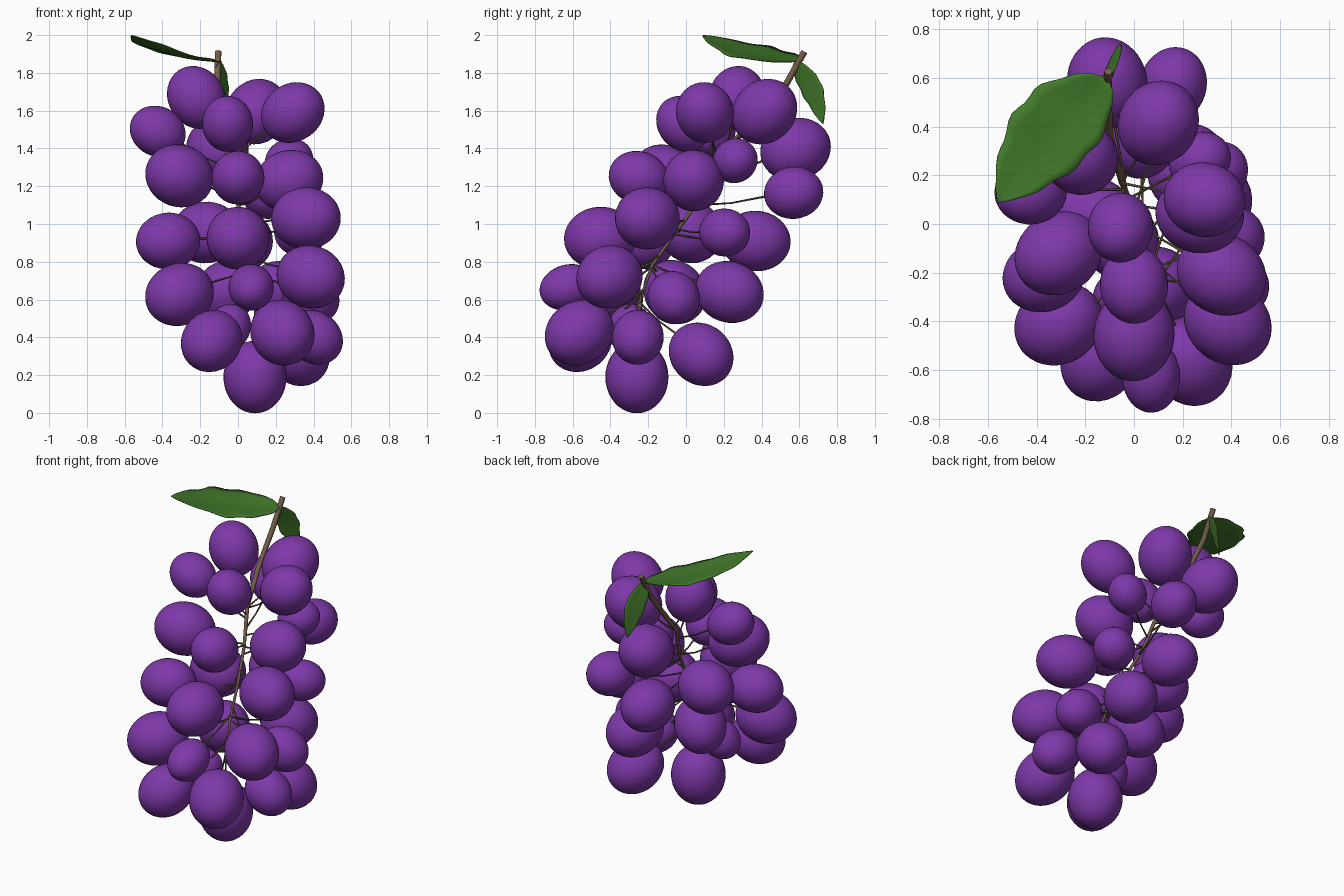
import bpy, bmesh, math
from mathutils import Vector, Matrix

if "Cube" in bpy.data.objects:
    bpy.data.objects.remove(bpy.data.objects["Cube"])


def material(name, rgb):
    m = bpy.data.materials.new(name)
    m.diffuse_color = (*rgb, 1)
    m.use_nodes = True
    m.node_tree.nodes["Principled BSDF"].inputs["Base Color"].default_value = m.diffuse_color
    return m


PURPLE = material("grape purple", (0.21, 0.04, 0.40))
GREEN = material("leaf green", (0.055, 0.19, 0.024))
BROWN = material("stem brown", (0.17, 0.11, 0.065))
OLIVE = material("stalk olive", (0.09, 0.075, 0.03))


def add_object(name, bm, mat):
    me = bpy.data.meshes.new(name)
    bm.to_mesh(me)
    bm.free()
    me.materials.append(mat)
    for p in me.polygons:
        p.use_smooth = True
    ob = bpy.data.objects.new(name, me)
    bpy.context.collection.objects.link(ob)
    return ob


def add_tube(name, pts, radii, mat, sides=8):
    """Tapered tube through a list of points, with capped ends."""
    bm = bmesh.new()
    rings = []
    for i, p in enumerate(pts):
        d = (pts[min(i + 1, len(pts) - 1)] - pts[max(i - 1, 0)]).normalized()
        a = d.cross(Vector((0.9, 0.1, 0.2))).normalized()
        b = d.cross(a)
        rings.append([bm.verts.new(p + radii[i] * (a * math.cos(t) + b * math.sin(t)))
                      for t in (2 * math.pi * k / sides for k in range(sides))])
    for r, q in zip(rings, rings[1:]):
        for k in range(sides):
            n = (k + 1) % sides
            bm.faces.new((r[k], r[n], q[n], q[k]))
    bm.faces.new(rings[0])
    bm.faces.new(rings[-1])
    bmesh.ops.recalc_face_normals(bm, faces=bm.faces)
    ob = add_object(name, bm, mat)
    for p in ob.data.polygons:
        p.use_smooth = len(p.vertices) == 4
    return ob


# Main stem: thick at the top, thin through the bunch
STEM = [Vector(p) for p in (
    (-0.105, 0.627, 1.912), (-0.11, 0.53, 1.74), (-0.10, 0.36, 1.54), (-0.05, 0.17, 1.36),
    (-0.01, 0.08, 1.14), (0.04, -0.06, 0.95), (0.07, -0.18, 0.78), (0.09, -0.26, 0.55))]
add_tube("main_stem", STEM, [0.017, 0.017, 0.016, 0.013, 0.010, 0.009, 0.008, 0.006], BROWN)


def stem_at(z):
    for a, b in zip(STEM, STEM[1:]):
        if a.z >= z >= b.z:
            return a.lerp(b, (a.z - z) / (a.z - b.z))
    return STEM[-1]


# Grapes: centre x, y, z and short radius
GRAPES = [
    (-0.22, 0.27, 1.67, 0.150), (-0.055, -0.015, 1.53, 0.135), (0.10, 0.415, 1.595, 0.163),
    (0.29, 0.10, 1.59, 0.153), (-0.425, 0.13, 1.49, 0.132), (-0.31, -0.12, 1.255, 0.165),
    (0.0, -0.25, 1.245, 0.140), (0.27, 0.04, 1.23, 0.160), (-0.37, -0.21, 0.91, 0.150),
    (0.0, -0.455, 0.925, 0.166), (0.36, -0.205, 1.03, 0.165), (-0.17, 0.03, 0.955, 0.163),
    (-0.31, -0.41, 0.627, 0.165), (0.07, -0.625, 0.665, 0.120), (0.385, -0.405, 0.72, 0.166),
    (-0.14, -0.56, 0.38, 0.157), (0.235, -0.565, 0.425, 0.167), (0.09, -0.26, 0.19, 0.167),
    (0.405, -0.255, 0.40, 0.137), (0.32, 0.08, 0.31, 0.160), (-0.11, 0.58, 1.395, 0.165),
    (0.16, 0.57, 1.165, 0.138), (0.27, 0.26, 1.335, 0.116), (0.33, 0.205, 0.955, 0.127),
    (0.025, 0.37, 0.91, 0.160), (0.385, -0.065, 0.61, 0.137), (0.22, 0.23, 0.64, 0.162),
    (-0.065, -0.06, 0.64, 0.160), (-0.05, -0.30, 0.45, 0.115),
]
for i, (x, y, z, r) in enumerate(GRAPES):
    c = Vector((x, y, z))
    base = stem_at(0.4 + 0.6 * z)
    axis = (c - base).normalized()
    long_r = r * (1.27 if r == 0.12 else 1.15)
    bm = bmesh.new()
    bmesh.ops.create_uvsphere(bm, u_segments=32, v_segments=20, radius=1)
    rot = axis.to_track_quat('Z', 'Y').to_matrix().to_4x4()
    bm.transform(Matrix.Translation(c) @ rot @ Matrix.Diagonal((r, r, long_r, 1)))
    add_object(f"grape_{i + 1}", bm, PURPLE)
    # Thin stalk from stem to grape
    tip = c - axis * long_r * 0.95
    mid = base.lerp(tip, 0.5) - Vector((0, 0, 0.012))
    add_tube(f"stalk_{i + 1}", [base, mid, tip], [0.006, 0.0045, 0.006], OLIVE, 6)


def add_leaf(name, base, tip, side, bend, wave, skew):
    """Pointed leaf: a grid along base-tip, widened along side, curved by bend."""
    base, tip, side, bend = map(Vector, (base, tip, side, bend))
    nu, nv = 20, 8
    bm = bmesh.new()
    grid = []
    for i in range(nu + 1):
        s = i / nu
        w = math.sin(math.pi * s ** 0.85) ** 0.75 if 0 < s < 1 else 0.0
        w = max(w, 0.015) * (1 + 0.05 * math.sin(s * 25))
        mid = base.lerp(tip, s) + bend * math.sin(math.pi * s)
        row = []
        for j in range(nv + 1):
            t = 2 * j / nv - 1
            p = mid + side * (w * t * (1 + skew * t))
            p.z += wave * (abs(t) * w + 0.4 * math.sin(s * 14) * t * w)
            row.append(bm.verts.new(p))
        grid.append(row)
    for a, b in zip(grid, grid[1:]):
        for j in range(nv):
            bm.faces.new((a[j], a[j + 1], b[j + 1], b[j]))
    bmesh.ops.recalc_face_normals(bm, faces=bm.faces)
    ob = add_object(name, bm, GREEN)
    mod = ob.modifiers.new("thickness", 'SOLIDIFY')
    mod.thickness = 0.005
    mod.offset = 0


# Two leaves at the top of the stem
add_leaf("large_leaf", (-0.105, 0.60, 1.86), (-0.56, 0.09, 1.998),
         (-0.13, 0.115, 0.02), (-0.005, 0.01, -0.035), 0.012, 0.08)
add_leaf("small_leaf", (-0.105, 0.575, 1.86), (-0.07, 0.725, 1.53),
         (0.035, 0.052, 0.022), (0.0, 0.015, 0.015), 0.006, 0.0)
